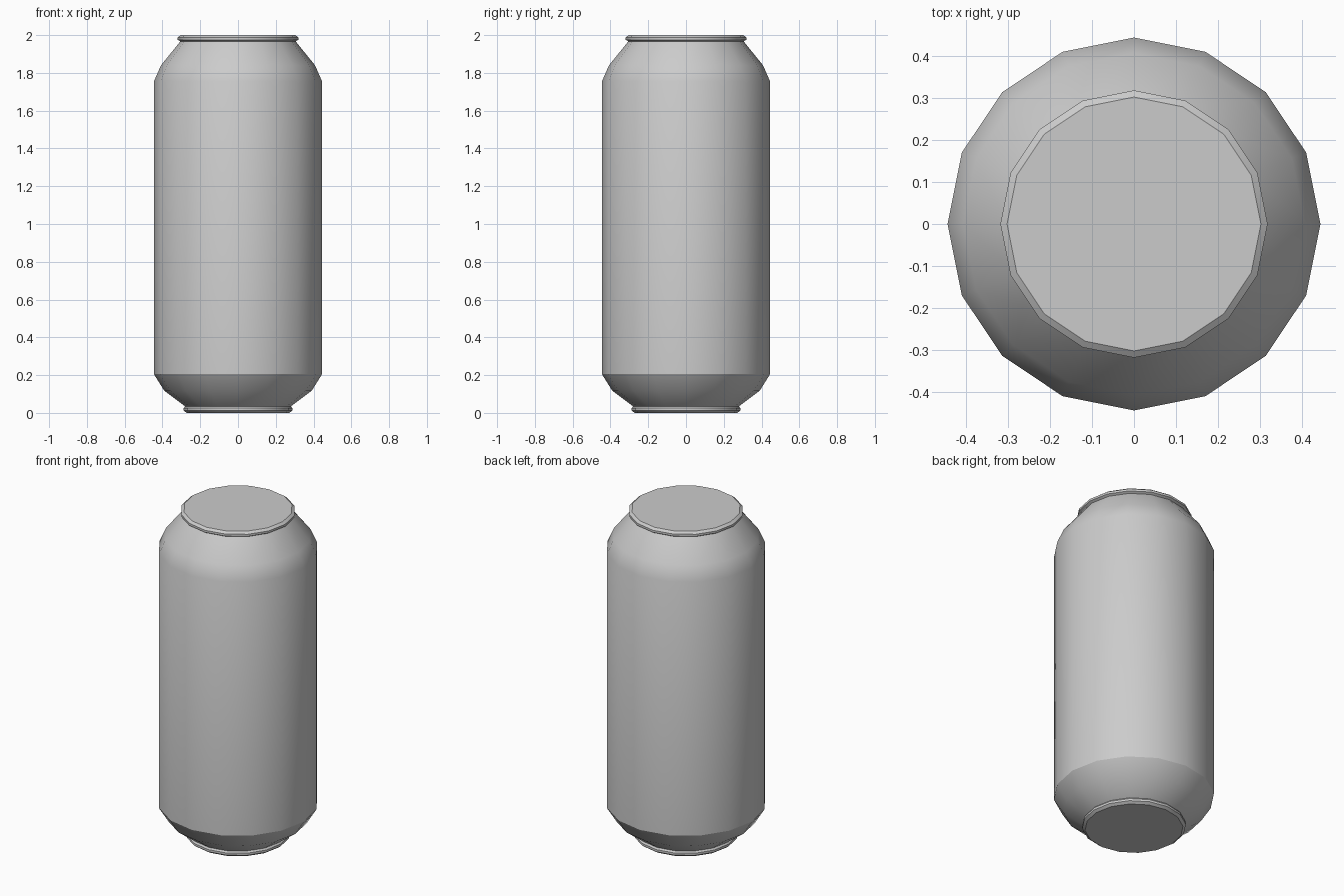
import bpy, bmesh, math

if "Cube" in bpy.data.objects:
    bpy.data.objects.remove(bpy.data.objects["Cube"])

SIDES = 16


def lathe(name, profile):
    """Revolve a (radius, z) profile into a closed 16-sided solid."""
    bm = bmesh.new()
    rings = []
    for r, z in profile:
        rings.append([bm.verts.new((r * math.cos(2 * math.pi * i / SIDES),
                                    r * math.sin(2 * math.pi * i / SIDES), z))
                      for i in range(SIDES)])
    for a, b in zip(rings, rings[1:]):
        for i in range(SIDES):
            j = (i + 1) % SIDES
            bm.faces.new((a[i], a[j], b[j], b[i]))
    # Flat base and lid
    bm.faces.new(rings[0][::-1])
    bm.faces.new(rings[-1])
    mesh = bpy.data.meshes.new(name)
    bm.to_mesh(mesh)
    bm.free()
    obj = bpy.data.objects.new(name, mesh)
    bpy.context.collection.objects.link(obj)
    bpy.ops.object.select_all(action='DESELECT')
    obj.select_set(True)
    bpy.context.view_layer.objects.active = obj
    bpy.ops.object.shade_smooth_by_angle(angle=math.radians(30))
    return obj


# Drinks can: foot rim, lower taper, straight wall, shoulder, top rim
lathe("can", [
    (0.272, 0.0), (0.288, 0.012), (0.288, 0.025), (0.28, 0.035),
    (0.39, 0.117), (0.445, 0.205),
    (0.445, 1.755), (0.408, 1.84),
    (0.305, 1.967), (0.319, 1.975), (0.319, 1.988), (0.303, 2.0),
])
